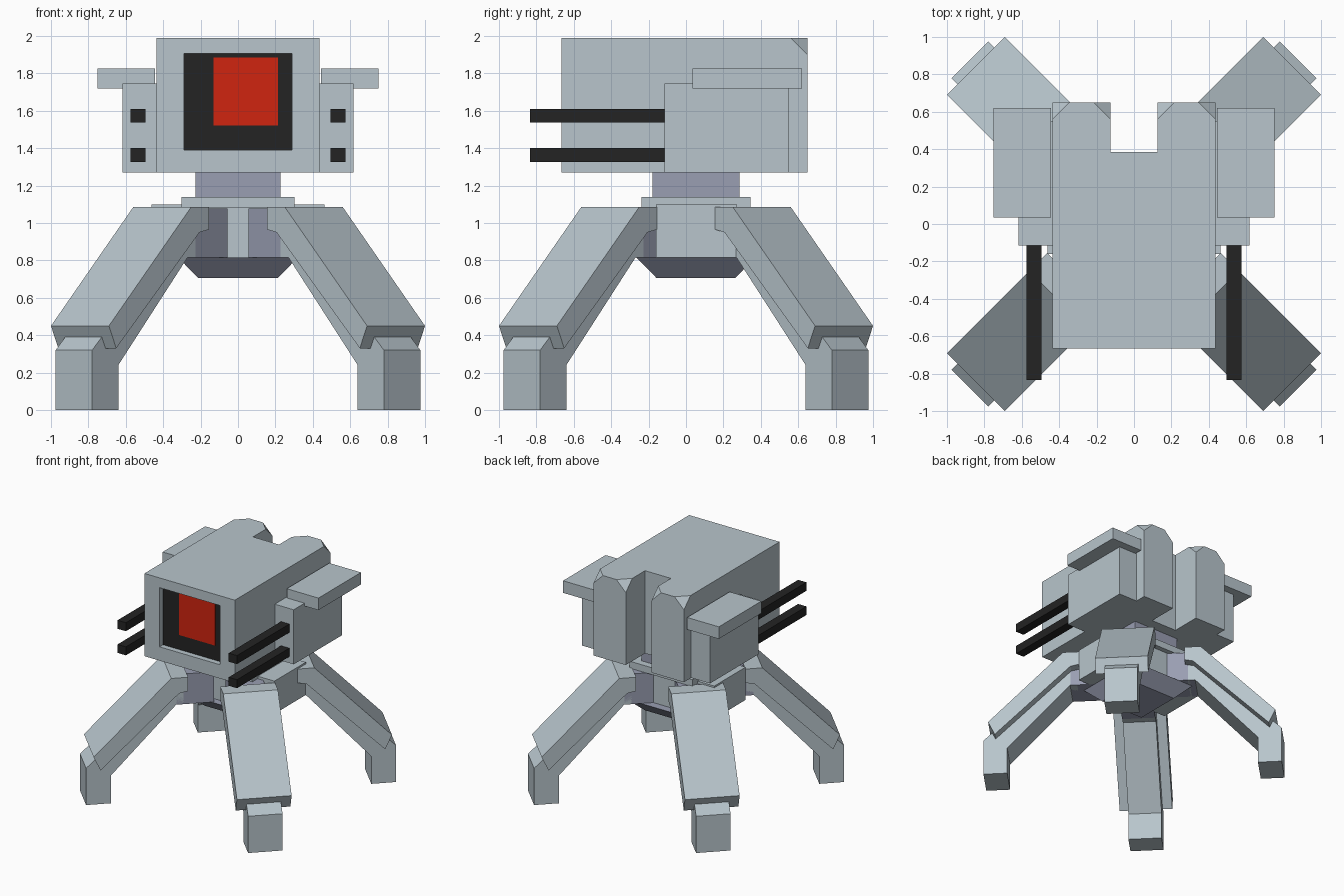
import bpy, bmesh, math
from mathutils import Matrix, Vector

if "Cube" in bpy.data.objects:
    bpy.data.objects.remove(bpy.data.objects["Cube"])


def material(name, rgb):
    m = bpy.data.materials.new(name)
    m.diffuse_color = (*rgb, 1)
    m.use_nodes = True
    m.node_tree.nodes["Principled BSDF"].inputs["Base Color"].default_value = m.diffuse_color
    return m


GREY = material("pale grey armour", (0.479, 0.558, 0.604))
BLUE = material("blue grey joint", (0.319, 0.342, 0.445))
BLACK = material("black", (0.017, 0.017, 0.017))
RED = material("red", (0.631, 0.018, 0.005))


def finish(name, bm, mat):
    bmesh.ops.recalc_face_normals(bm, faces=bm.faces[:])
    me = bpy.data.meshes.new(name)
    bm.to_mesh(me)
    bm.free()
    me.materials.append(mat)
    ob = bpy.data.objects.new(name, me)
    bpy.context.collection.objects.link(ob)
    return ob


def box(name, x, y, z, mat, taper=1.0):
    """Box from ranges; taper scales the bottom around its middle."""
    bm = bmesh.new()
    bmesh.ops.create_cube(bm, size=1)
    for v in bm.verts:
        k = taper if v.co.z < 0 else 1.0
        v.co = Vector(((x[0] + x[1]) / 2 + v.co.x * k * (x[1] - x[0]),
                       (y[0] + y[1]) / 2 + v.co.y * k * (y[1] - y[0]),
                       (z[0] + z[1]) / 2 + v.co.z * (z[1] - z[0])))
    return finish(name, bm, mat)


def prism(points, offset, width):
    """Extrude a closed outline (3D points) along a vector."""
    bm = bmesh.new()
    face = bm.faces.new([bm.verts.new(p) for p in points])
    ext = bmesh.ops.extrude_face_region(bm, geom=[face])
    moved = [g for g in ext["geom"] if isinstance(g, bmesh.types.BMVert)]
    bmesh.ops.translate(bm, vec=Vector(offset) * width, verts=moved)
    return bm


# Head: U-shaped plan with clipped upper rear corners
plan = [(-0.435, -0.665), (0.435, -0.665), (0.435, 0.65), (0.125, 0.65),
        (0.125, 0.385), (-0.125, 0.385), (-0.125, 0.65), (-0.435, 0.65)]
bm = prism([(x, y, 1.27) for x, y in plan], (0, 0, 1), 0.72)
corners = [v for v in bm.verts if v.co.z > 1.9 and v.co.y > 0.6]
bmesh.ops.bevel(bm, geom=corners, offset=0.09, segments=1, affect='VERTICES')
head = finish("head", bm, GREY)

# Recess in the face of the head
cutter = box("recess_cutter", (-0.29, 0.29), (-0.8, -0.61), (1.39, 1.905), GREY)
mod = head.modifiers.new("recess", 'BOOLEAN')
mod.operation, mod.solver, mod.object = 'DIFFERENCE', 'EXACT', cutter
bpy.context.view_layer.objects.active = head
bpy.ops.object.modifier_apply(modifier=mod.name)
bpy.data.objects.remove(cutter)
box("screen", (-0.29, 0.29), (-0.617, -0.609), (1.39, 1.905), BLACK)
box("red_eye", (-0.13, 0.215), (-0.624, -0.616), (1.52, 1.885), RED)

# Side pods, shoulder plates and twin barrels
for side, s in (("left", -1), ("right", 1)):
    def span(a, b):
        return tuple(sorted((a * s, b * s)))
    box(side + "_pod", span(0.43, 0.617), (-0.115, 0.55), (1.27, 1.745), GREY)
    box(side + "_shoulder_plate", span(0.445, 0.75), (0.035, 0.62),
        (1.72, 1.825), GREY)
    for tag, z in (("upper", 1.573), ("lower", 1.363)):
        box(f"{side}_{tag}_barrel", span(0.495, 0.575), (-0.835, -0.11),
            (z - 0.037, z + 0.037), BLACK)

# Neck, collar, hull and tapered belly
box("neck", (-0.228, 0.228), (-0.178, 0.285), (1.13, 1.28), BLUE)
box("collar", (-0.303, 0.303), (-0.237, 0.345), (1.08, 1.14), GREY)
box("hull", (-0.463, 0.463), (-0.16, 0.272), (0.815, 1.10), GREY)
box("hull_core", (-0.25, 0.25), (-0.2, 0.3), (0.815, 1.09), GREY)
box("belly", (-0.32, 0.32), (-0.265, 0.37), (0.705, 0.815), BLUE, 0.66)

# Leg profiles as (distance from centre, height)
LEG_PARTS = [
    ("leg", 0.276, GREY, [(1.043, 0), (1.241, 0), (1.241, 0.32), (1.163, 0.395),
                          (0.56, 1.0), (0.46, 1.0), (0.46, 0.815),
                          (0.52, 0.815), (1.043, 0.24)]),
    ("leg_armour", 0.438, GREY, [(0.438, 1.085), (0.573, 1.085), (1.195, 0.45),
                                 (1.14, 0.33), (0.51, 0.95), (0.438, 0.965)]),
    ("hip", 0.276, BLUE, [(0.216, 0.815), (0.515, 0.815), (0.515, 1.078),
                          (0.216, 1.078)]),
]
for i, place in enumerate(("back_right", "back_left", "front_left", "front_right")):
    turn = Matrix.Rotation(math.radians(45 + 90 * i), 4, 'Z')
    for part, width, mat, profile in LEG_PARTS:
        bm = prism([(r, -width / 2, z) for r, z in profile], (0, 1, 0), width)
        bmesh.ops.transform(bm, matrix=turn, verts=bm.verts[:])
        finish(f"{place}_{part}", bm, mat)
